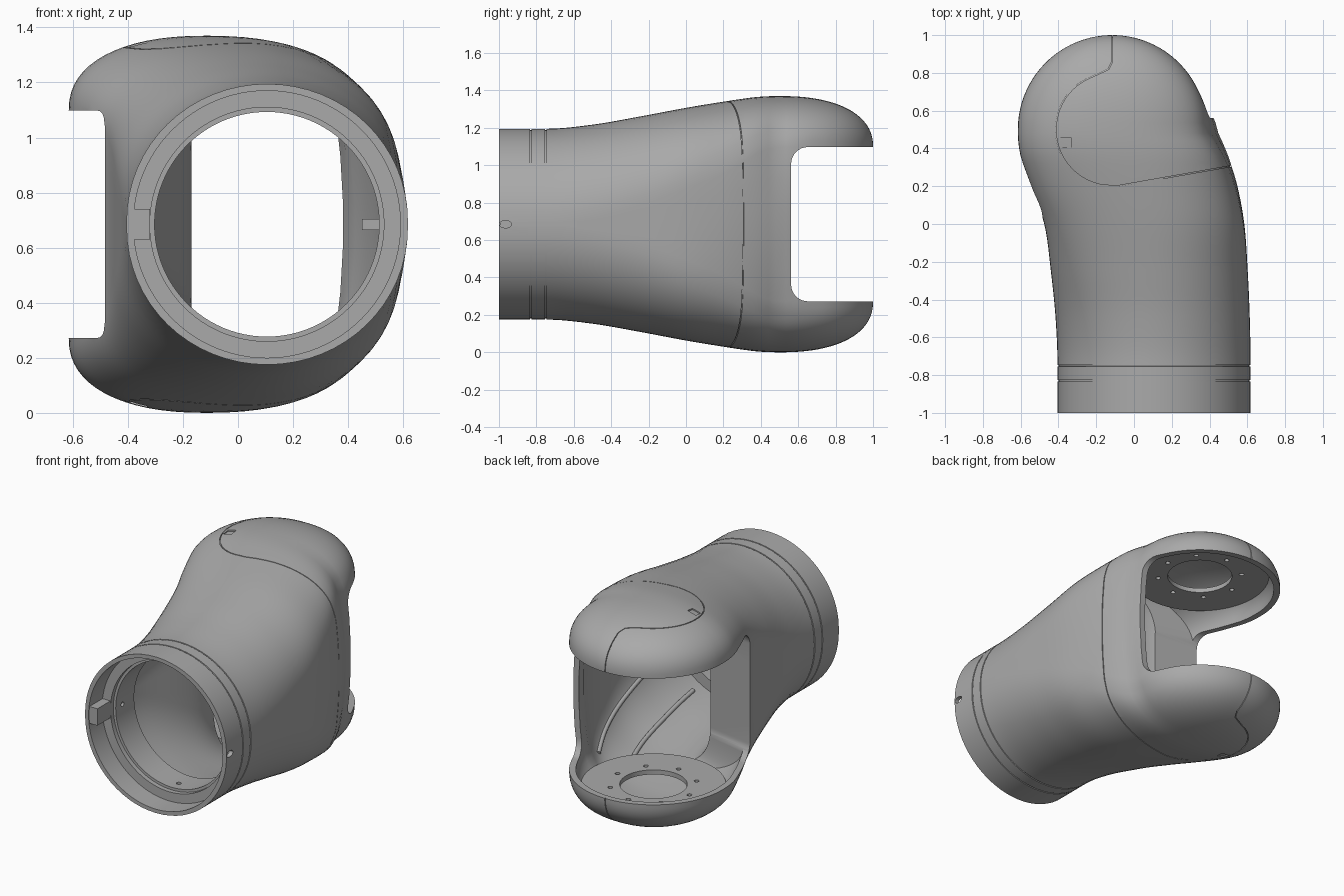
import bpy, bmesh, math
from math import sin, cos, pi, radians, copysign
from mathutils import Matrix, Vector

if "Cube" in bpy.data.objects:
    bpy.data.objects.remove(bpy.data.objects["Cube"], do_unlink=True)

grey = bpy.data.materials.new("shell_grey")
grey.use_nodes = True
grey.diffuse_color = (0.4, 0.4, 0.4, 1)
grey.node_tree.nodes["Principled BSDF"].inputs["Base Color"].default_value = grey.diffuse_color

MID_Z, JOINT_X, JOINT_Y = 0.685, -0.115, 0.5
TUBE = Vector((0.105, 0, MID_Z))
CAP, WALL = 0.2725, 0.04

# Sections along the arm: y, side -x, side +x, half height,
# half straight wall on the -x and +x sides, bulge of the +x wall
KEYS = [(-1.0, -.405, .617, .51, .012, .012, 0), (-.75, -.405, .617, .51, .012, .012, 0),
        (-.5, -.415, .613, .532, .06, .04, 0), (-.25, -.44, .602, .575, .18, .10, 0),
        (0, -.475, .58, .622, .32, .19, .004), (.2, -.545, .53, .655, .385, .27, .018),
        (.35, -.598, .467, .677, .405, .36, .036), (.42, -.611, .426, .683, .411, .395, .05),
        (.5, -.615, .385, .685, .4125, .4125, .06)]


def sizes(y):
    """Smoothly interpolate the section table."""
    n = len(KEYS)
    i = max(k for k in range(n - 1) if KEYS[k][0] <= y)

    def slope(k, j):
        if k in (0, 1, n - 1):
            return 0
        a, b = KEYS[k - 1], KEYS[k + 1]
        return (b[j] - a[j]) / (b[0] - a[0])
    a, b = KEYS[i], KEYS[i + 1]
    h = b[0] - a[0]
    t = (y - a[0]) / h
    e = t * t * (3 - 2 * t)
    return [a[j] * (1 - e) + b[j] * e
            + h * t * (1 - t) * ((1 - t) * slope(i, j) - t * slope(i + 1, j))
            for j in range(1, 7)]


def frame(u, inset, extra=0):
    """Section at u: a y position up to the joint, an angle around the dome after it."""
    if u <= JOINT_Y:
        left, right, high, low_x, high_x, bulge = sizes(u)
        return u, left + inset, right - inset, high - inset, low_x, high_x, bulge, extra
    t, r, straight = u - JOINT_Y, 0.5 - inset, KEYS[-1][4]
    w, d = r * cos(t), r * sin(t)
    cap = (CAP - inset) * (1 - sin(t) ** 2.3) ** (1 / 2.3)
    return (JOINT_Y + d, JOINT_X - w, JOINT_X + w, straight + cap, straight, straight,
            max(0, 0.06 - 0.3 * d), extra)


def point(f, c, s, k):
    """Point on a section: rounder near the tube, squarer near the fork."""
    y, left, right, high, low_x, high_x, bulge, extra = f
    straight = low_x if c < 0 else high_x
    power = 2 / (2 + 0.3 * high_x / KEYS[-1][5])
    c, s = copysign(abs(c) ** power, c), copysign(abs(s) ** power, s)
    dz = k * straight + s * (high - straight)
    x = (left + right) / 2 + c * (right - left) / 2
    if c > 0:
        x += bulge * c * max(0, 1 - (dz / (straight + 0.08)) ** 2)
    else:
        x -= extra * c
    return Vector((x, y, MID_Z + dz))


ARC, SIDE = 32, (0.6, 0.2, -0.2, -0.6)
PROFILE = [(cos(pi * i / ARC), sin(pi * i / ARC), 1) for i in range(ARC + 1)]
PROFILE += [(-1, 0, k) for k in SIDE]
PROFILE += [(-cos(pi * i / ARC), -sin(pi * i / ARC), -1) for i in range(ARC + 1)]
PROFILE += [(1, 0, -k) for k in SIDE]


def finish(name, bm):
    bmesh.ops.recalc_face_normals(bm, faces=bm.faces[:])
    mesh = bpy.data.meshes.new(name)
    bm.to_mesh(mesh)
    bm.free()
    mesh.materials.append(grey)
    obj = bpy.data.objects.new(name, mesh)
    bpy.context.collection.objects.link(obj)
    return obj


def loft(name, stations):
    bm = bmesh.new()
    rings = [[bm.verts.new(point(f, *p)) for p in PROFILE] for f in stations]
    n = len(PROFILE)
    for a, b in zip(rings, rings[1:]):
        for i in range(n):
            j = (i + 1) % n
            bm.faces.new((a[i], a[j], b[j], b[i]))
    bm.faces.new(rings[0])
    bm.faces.new(rings[-1])
    return finish(name, bm)


def prism(name, outline, z0, z1, fillet=0):
    bm = bmesh.new()
    face = bm.faces.new([bm.verts.new((x, y, z0)) for x, y in outline])
    top = bmesh.ops.extrude_face_region(bm, geom=[face])["geom"]
    moved = [v for v in top if isinstance(v, bmesh.types.BMVert)]
    bmesh.ops.translate(bm, verts=moved, vec=(0, 0, z1 - z0))
    if fillet:
        flat = [e for e in bm.edges if abs(e.verts[0].co.z - e.verts[1].co.z) < 0.001]
        bmesh.ops.bevel(bm, geom=flat, offset=fillet, segments=8, profile=0.5, affect='EDGES')
    return finish(name, bm)


def box(name, centre, size):
    x, y, z = centre
    a, b, c = (s / 2 for s in size)
    return prism(name, [(x - a, y - b), (x + a, y - b), (x + a, y + b), (x - a, y + b)], z - c, z + c)


def cylinders(name, radius, depth, centres, axis='Z', sides=64, stretch=1):
    turn = {'Z': Matrix(), 'Y': Matrix.Rotation(pi / 2, 4, 'X'), 'X': Matrix.Rotation(pi / 2, 4, 'Y')}[axis]
    bm = bmesh.new()
    for c in centres:
        place = Matrix.Translation(c) @ turn @ Matrix.Diagonal((1, stretch, 1, 1))
        bmesh.ops.create_cone(bm, cap_ends=True, segments=sides, radius1=radius, radius2=radius,
                              depth=depth, matrix=place)
    return finish(name, bm)


def cut(obj, cutter, keep=False):
    mod = obj.modifiers.new("cut", 'BOOLEAN')
    mod.operation, mod.solver, mod.object = 'DIFFERENCE', 'EXACT', cutter
    graph = bpy.context.evaluated_depsgraph_get()
    graph.update()
    mesh = bpy.data.meshes.new_from_object(obj.evaluated_get(graph))
    obj.modifiers.clear()
    obj.data = mesh
    if not keep:
        bpy.data.objects.remove(cutter, do_unlink=True)


# Outer skin: round tube with two grooves, flowing into the domed fork
tube = [(-1.0, 0)]
for y in (-0.83, -0.75):
    tube += [(y - 0.004, 0), (y - 0.003, 0.006), (y + 0.003, 0.006), (y + 0.004, 0)]
body = [-0.72 + 0.04 * i for i in range(31)]
dome = [JOINT_Y + radians(a) for a in range(4, 88, 4)] + [JOINT_Y + radians(a) for a in (86, 88, 89.4)]
shell = loft("arm_shell", [frame(y, i) for y, i in tube] + [frame(u, 0) for u in body + dome])

# Cover seam and latch notch, engraved shallowly into the skin
core = loft("seam_core", [frame(u, 0.008) for u in [-1.0, -0.8] + body + dome])
path = [(JOINT_X, 1.06), (JOINT_X, 0.86), (JOINT_X - 0.02, 0.82)]
path += [(JOINT_X + 0.3 * cos(radians(a)), JOINT_Y + 0.3 * sin(radians(a))) for a in range(110, 265, 6)]
path += [(-0.09, 0.2), (0.62, 0.325)]
path = [Vector(p) for p in path]
sides = ([], [])
for i, p in enumerate(path):
    d = (path[min(i + 1, len(path) - 1)] - path[max(i - 1, 0)]).normalized() * 0.0025
    sides[0].append(p + Vector((-d.y, d.x)))
    sides[1].append(p - Vector((-d.y, d.x)))
seam = prism("seam_cutter", sides[0] + sides[1][::-1], -0.2, 1.6)
notch = box("notch_cutter", (-0.36, 0.43, MID_Z), (0.06, 0.05, 1.8))
for tool in (seam, notch):
    cut(tool, core, keep=True)
    cut(shell, tool)
bpy.data.objects.remove(core, do_unlink=True)


# Hollow inside, with a thick web on the -x side that ends where the fork opens
def web(u):
    t = (u + 0.72) / 0.72
    return 0.26 * t * t * (3 - 2 * t) if u < 0.01 else 0


cut(shell, loft("cavity", [frame(u, WALL, web(u)) for u in body[2:] + dome]))

# Fork opening with rounded corners
opening = [(-1, 0.09), (-0.17, -0.006), (0.12, 0.562), (1, 0.562), (1, 1.4), (-1, 1.4)]
cut(shell, prism("fork_opening", opening, MID_Z - 0.4125, MID_Z + 0.4125, 0.09))

# Stepped socket, sleeve bore, radial screw holes and side slot of the tube
for radius, back in ((0.485, -0.86), (0.425, -0.83), (0.408, -0.5)):
    front = -1.2
    cut(shell, cylinders("socket", radius, back - front,
                         [TUBE + Vector((0, (front + back) / 2, 0))], 'Y', 96))
for axis in 'XZ':
    cut(shell, cylinders("screws", 0.015, 0.92, [TUBE + Vector((0, -0.76, 0))], axis, 16))
cut(shell, cylinders("slot", 0.02, 0.2, [(0.6, -0.965, MID_Z)], 'X', 24, 1.6))

# Joint plates inside both fork arms
parts = [shell]
for name, z in (("lower_joint_plate", 0.16), ("upper_joint_plate", 2 * MID_Z - 0.16)):
    centre = Vector((JOINT_X, JOINT_Y, z))
    plate = cylinders(name, 0.43, 0.03, [centre])
    cut(plate, cylinders("bore", 0.2, 0.2, [centre]))
    ring = [centre + 0.26 * Vector((cos(i * pi / 4), sin(i * pi / 4), 0)) for i in range(8)]
    cut(plate, cylinders("bolts", 0.015, 0.2, ring, sides=16))
    parts.append(plate)

# Locating key in the socket and small tab on the inner wall
parts.append(box("socket_key", (-0.355, -0.92, MID_Z), (0.07, 0.15, 0.11)))
parts.append(box("inner_tab", (0.49, 0.1, MID_Z), (0.08, 0.08, 0.04)))

# Stiffening ribs along the inside of the +x wall
for side, label in ((1, "upper"), (-1, "lower")):
    for number, angle in enumerate((25, 60)):
        a = radians(angle)
        curve = bpy.data.curves.new("rib", 'CURVE')
        curve.dimensions, curve.bevel_depth, curve.use_fill_caps = '3D', 0.014, True
        line = curve.splines.new('POLY')
        track = [frame(u, WALL) for u in body[4:28]]
        line.points.add(len(track) - 1)
        for dot, f in zip(line.points, track):
            dot.co = (*point(f, cos(a), side * sin(a), side), 1)
        curve.materials.append(grey)
        rib = bpy.data.objects.new(f"{label}_rib_{number + 1}", curve)
        bpy.context.collection.objects.link(rib)

bpy.ops.object.select_all(action='DESELECT')
for obj in parts:
    obj.select_set(True)
bpy.context.view_layer.objects.active = shell
bpy.ops.object.shade_smooth_by_angle(angle=radians(35))
